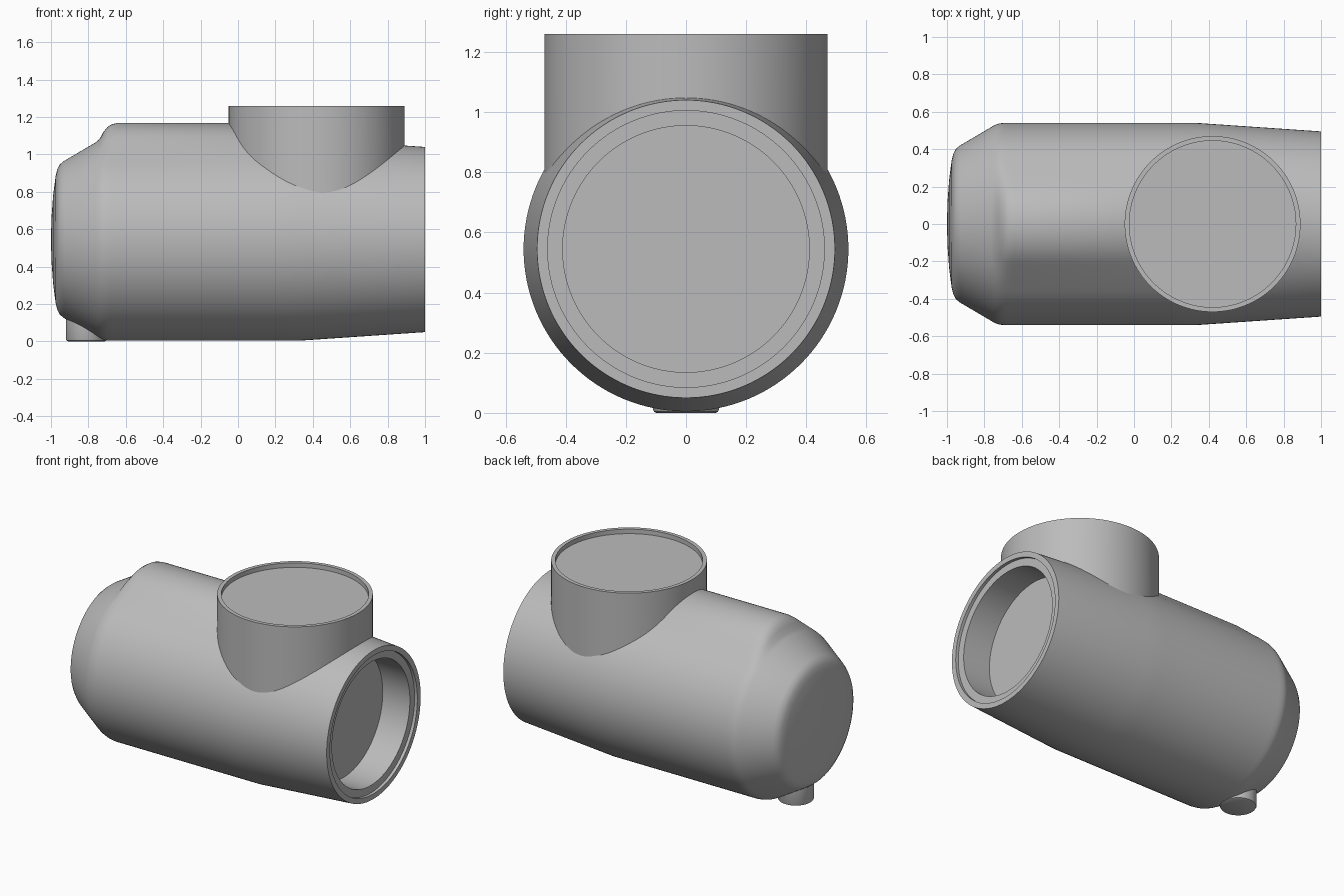
import bpy, bmesh
from math import sin, cos, pi, sqrt, radians, atan2

if "Cube" in bpy.data.objects:
    bpy.data.objects.remove(bpy.data.objects["Cube"])

grey = bpy.data.materials.new("plain grey")
grey.use_nodes = True
colour = (0.5, 0.5, 0.5, 1)
grey.diffuse_color = colour
grey.node_tree.nodes["Principled BSDF"].inputs["Base Color"].default_value = colour

AXIS_Z, R, SEG = 0.545, 0.54, 128


def loft(name, rings):
    """Skin a list of closed rings; rings of zero size become poles."""
    bm = bmesh.new()
    loops = [[bm.verts.new(p) for p in ring] for ring in rings]
    for a, b in zip(loops, loops[1:]):
        for i in range(SEG):
            j = (i + 1) % SEG
            bm.faces.new((a[i], a[j], b[j], b[i]))
    bmesh.ops.remove_doubles(bm, verts=bm.verts, dist=1e-5)
    bmesh.ops.recalc_face_normals(bm, faces=bm.faces)
    mesh = bpy.data.meshes.new(name)
    bm.to_mesh(mesh)
    bm.free()
    mesh.materials.append(grey)
    obj = bpy.data.objects.new(name, mesh)
    bpy.context.collection.objects.link(obj)
    bpy.ops.object.select_all(action="DESELECT")
    obj.select_set(True)
    bpy.context.view_layer.objects.active = obj
    bpy.ops.object.shade_smooth_by_angle(angle=radians(32))
    return obj


# Ridge along the top: two slopes tangent to the barrel, joined by a round crest
SLOPE, CREST = radians(42), 0.3
CREST_C = (R - CREST) / cos(SLOPE)
CREST_END = atan2(CREST * sin(SLOPE), CREST_C + CREST * cos(SLOPE))


def ridge(angle):
    a = abs(angle)
    if a >= SLOPE:
        return 0
    if a > CREST_END:
        return R / cos(SLOPE - a) - R
    return CREST_C * cos(a) + sqrt(CREST**2 - (CREST_C * sin(a))**2) - R


def barrel_ring(x, r, lift):
    ring = []
    for i in range(SEG):
        a = 2 * pi * i / SEG - pi
        d = r + lift * ridge(a)
        ring.append((x, d * sin(a), AXIS_Z + d * cos(a)))
    return ring


# Barrel with domed end, ridge and recessed open end: x, radius, ridge amount
barrel = [(-1, 0, 0), (-.997, .12, 0), (-.988, .24, 0), (-.975, .34, 0),
          (-.966, .376, 0), (-.952, .402, 0), (-.93, .42, 0), (-.76, .52, 0),
          (-.74, .531, .08), (-.722, .537, .42), (-.7, .54, .72),
          (-.675, .54, .92), (-.645, .54, 1), (.2, .54, 1), (.34, .54, 0),
          (1, .495, 0), (1, .46, 0), (.98, .46, 0), (.98, .41, 0),
          (.78, .41, 0), (.78, 0, 0)]
loft("barrel", [barrel_ring(*p) for p in barrel])


# Upright port whose lower edge follows the barrel
PORT_X, PORT_R, PORT_TOP = 0.42, 0.47, 1.26


def flat_ring(cx, r, z=None):
    ring = []
    for i in range(SEG):
        a = 2 * pi * i / SEG
        y = r * sin(a)
        h = AXIS_Z + sqrt(0.49**2 - y * y) if z is None else z
        ring.append((cx + r * cos(a), y, h))
    return ring


port = [(PORT_R, None), (PORT_R, PORT_TOP), (0.445, PORT_TOP),
        (0.445, PORT_TOP - 0.03), (0, PORT_TOP - 0.03)]
loft("top_port", [flat_ring(PORT_X, r, z) for r, z in port])

# Small round foot with a softened lower edge
foot = [(0.11, 0.14), (0.11, 0.012), (0.106, 0.004), (0.098, 0), (0, 0)]
loft("foot", [flat_ring(-0.81, r, z) for r, z in foot])
